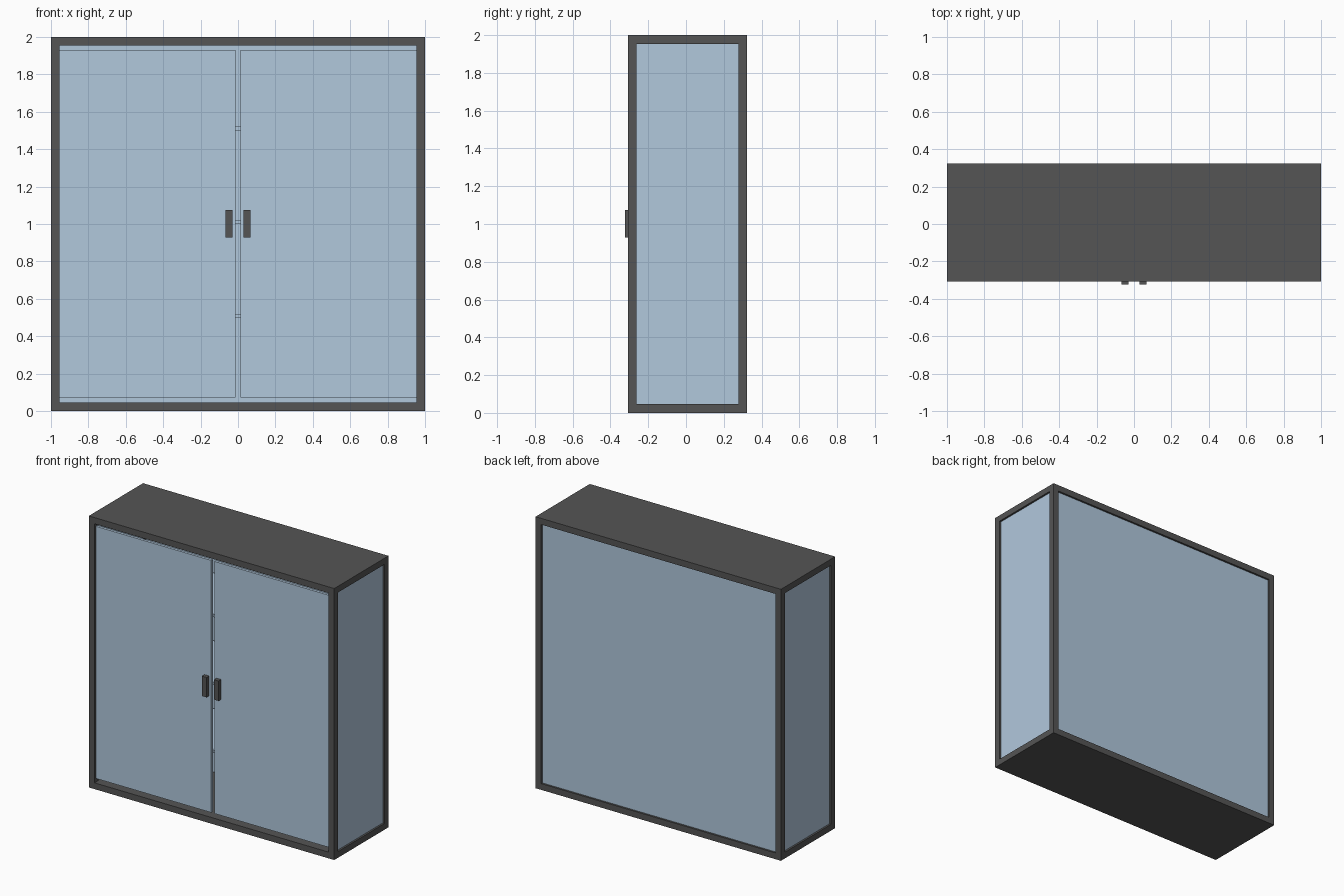
import bpy

if "Cube" in bpy.data.objects:
    bpy.data.objects.remove(bpy.data.objects["Cube"])


def material(name, rgb):
    m = bpy.data.materials.new(name)
    m.diffuse_color = (*rgb, 1)
    m.use_nodes = True
    m.node_tree.nodes["Principled BSDF"].inputs["Base Color"].default_value = m.diffuse_color
    return m


DARK = material("dark_metal", (0.09, 0.09, 0.09))
GLASS = material("blue_glass", (0.44, 0.58, 0.72))


def box(name, x, y, z, mat):
    """Box spanning the (min, max) pairs x, y, z."""
    spans = (x, y, z)
    bpy.ops.mesh.primitive_cube_add(size=1, location=[(a + b) / 2 for a, b in spans])
    o = bpy.context.object
    o.name = name
    o.scale = [b - a for a, b in spans]
    bpy.ops.object.transform_apply(location=False, rotation=False, scale=True)
    o.data.materials.append(mat)
    return o


def mirrored(name, x, y, z, mat):
    """The same box on the right and the left side."""
    box("right_" + name, x, y, z, mat)
    box("left_" + name, (-x[1], -x[0]), y, z, mat)


T = 0.046                      # frame thickness
W, H = 1.0, 2.0
Y0, Y1 = -0.308, 0.323         # front and back of the body

# Solid top and bottom
box("bottom_board", (-W, W), (Y0, Y1), (0, T), DARK)
box("top_board", (-W, W), (Y0, Y1), (H - T, H), DARK)

# Corner posts
mirrored("front_post", (W - T, W), (Y0, Y0 + T), (T, H - T), DARK)
mirrored("back_post", (W - T, W), (Y1 - T, Y1), (T, H - T), DARK)

# Recessed side and back panes
mirrored("side_pane", (W - 0.034, W - 0.014), (Y0 + T, Y1 - T), (T, H - T), GLASS)
box("back_pane", (-W + T, W - T), (Y1 - 0.034, Y1 - 0.014), (T, H - T), GLASS)

# Double doors with clearance in the middle, above and below
mirrored("door", (0.013, W - T), (Y0 + 0.015, Y0 + 0.035), (0.073, 1.93), GLASS)

# Door handles
mirrored("handle", (0.03, 0.068), (-0.323, Y0 + 0.015), (0.928, 1.075), DARK)

# Glass shelves behind the doors
for i in range(1, 4):
    z = 0.5 * i
    box(f"shelf_{i}", (-W + T, W - T), (Y0 + T, Y1 - T), (z, z + 0.02), GLASS)
